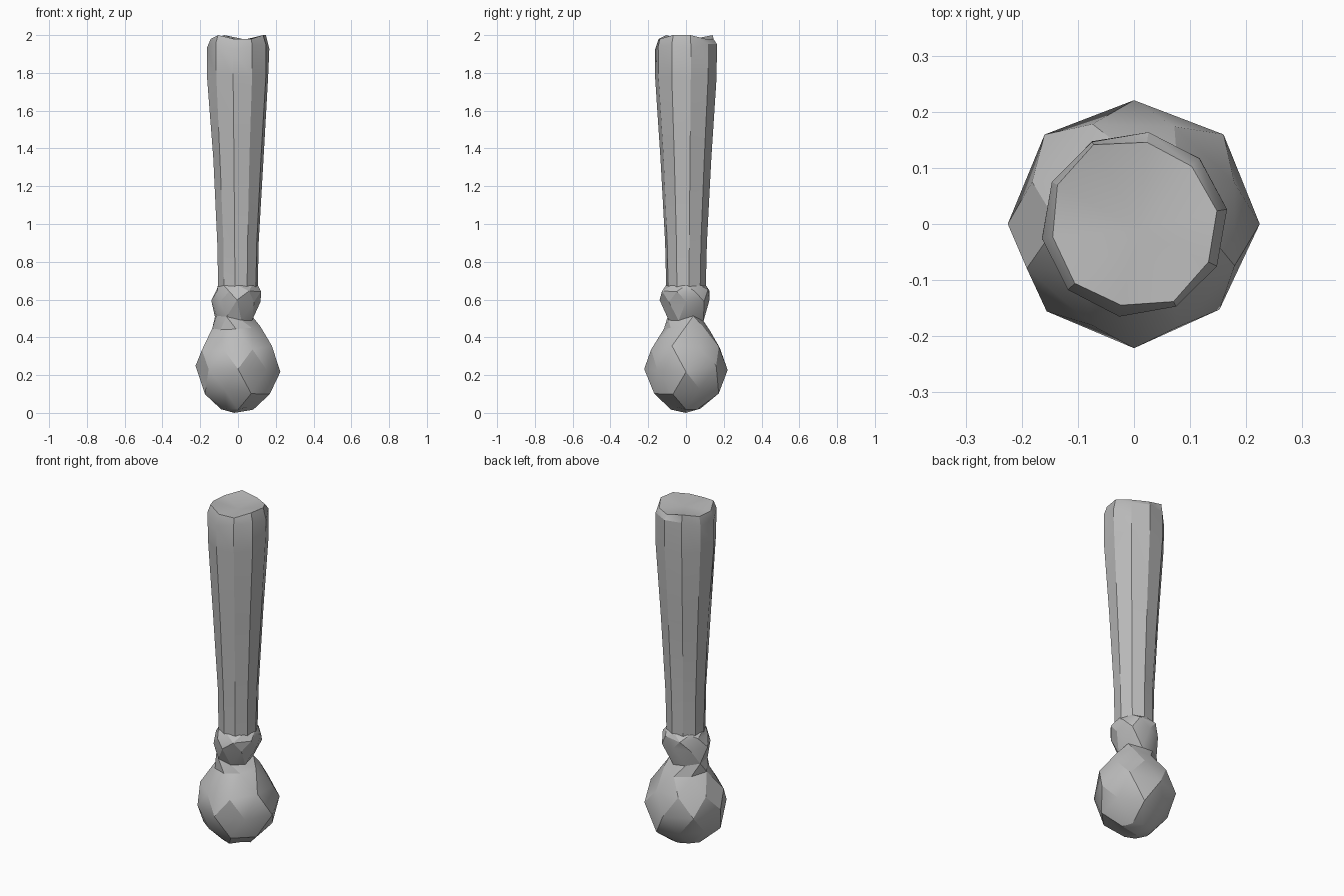
import bpy
import bmesh
import math
import random

if "Cube" in bpy.data.objects:
    bpy.data.objects.remove(bpy.data.objects["Cube"], do_unlink=True)

random.seed(4)

# Single grey material
grey = bpy.data.materials.new("stone_grey")
grey.use_nodes = True
colour = (0.5, 0.5, 0.5, 1)
grey.diffuse_color = colour
grey.node_tree.nodes["Principled BSDF"].inputs["Base Color"].default_value = colour


def ring(bm, sides, z, radius, turn=0.0, cx=0.0, cy=0.0, wobble=0.0, rise=0.0):
    """Ring of points; turn is measured in fractions of one side."""
    points = []
    for i in range(sides):
        a = math.tau * (i + turn) / sides
        r = radius * (1 + random.uniform(-wobble, wobble))
        h = z + random.uniform(-rise, rise)
        points.append(bm.verts.new((cx + r * math.cos(a), cy + r * math.sin(a), h)))
    return points


def skin(bm, low, high):
    """Triangles joining two rings of equal count."""
    n = len(low)
    for i in range(n):
        j = (i + 1) % n
        bm.faces.new((low[i], low[j], high[i]))
        bm.faces.new((low[j], high[j], high[i]))


def fan(bm, points, centre):
    tip = bm.verts.new(centre)
    for i, p in enumerate(points):
        bm.faces.new((p, points[(i + 1) % len(points)], tip))


def finish(bm, name, angle):
    bmesh.ops.recalc_face_normals(bm, faces=bm.faces)
    mesh = bpy.data.meshes.new(name)
    bm.to_mesh(mesh)
    bm.free()
    mesh.materials.append(grey)
    obj = bpy.data.objects.new(name, mesh)
    bpy.context.collection.objects.link(obj)
    bpy.ops.object.select_all(action="DESELECT")
    obj.select_set(True)
    bpy.context.view_layer.objects.active = obj
    bpy.ops.object.shade_smooth_by_angle(angle=math.radians(angle))


# Rounded knob and pinched collar, skinned as one faceted form
bm = bmesh.new()
levels = [
    ring(bm, 8, 0.025, 0.085, 0.0, wobble=0.1, rise=0.01),
    ring(bm, 8, 0.115, 0.182, 0.5, wobble=0.05, rise=0.02),
    ring(bm, 8, 0.235, 0.220, 1.0, wobble=0.03, rise=0.02),
    ring(bm, 8, 0.345, 0.197, 1.5, wobble=0.05, rise=0.02),
    ring(bm, 8, 0.445, 0.122, 2.0, -0.01, wobble=0.06, rise=0.015),
    ring(bm, 8, 0.500, 0.103, 2.5, -0.02, wobble=0.08, rise=0.015),
    ring(bm, 8, 0.600, 0.132, 3.0, -0.005, wobble=0.06, rise=0.015),
    ring(bm, 8, 0.645, 0.130, 3.5, 0.005, wobble=0.06, rise=0.01),
    ring(bm, 8, 0.675, 0.106, 4.0),
]
# Each half-side turn makes alternating triangular facets
for low, high in zip(levels, levels[1:]):
    skin(bm, low, high)
fan(bm, levels[0], (-0.02, 0, 0))
finish(bm, "knob_and_collar", 24)

# Tapered handle with a chipped rim and shallow dished end
bm = bmesh.new()
sides = 10
start = 0.25
levels = [
    ring(bm, sides, 0.66, 0.106, start),
    ring(bm, sides, 0.90, 0.110, start, wobble=0.02),
    ring(bm, sides, 1.35, 0.135, start, wobble=0.02),
    ring(bm, sides, 1.78, 0.164, start, wobble=0.015),
    ring(bm, sides, 1.94, 0.166, start, wobble=0.015, rise=0.02),
    ring(bm, sides, 1.985, 0.150, start, wobble=0.06),
]
for i, p in enumerate(levels[-1]):
    p.co.z = 2.0 if i % 3 == 0 else 1.98
for low, high in zip(levels, levels[1:]):
    skin(bm, low, high)
fan(bm, levels[-1], (0.01, -0.01, 1.97))
finish(bm, "handle", 28)
